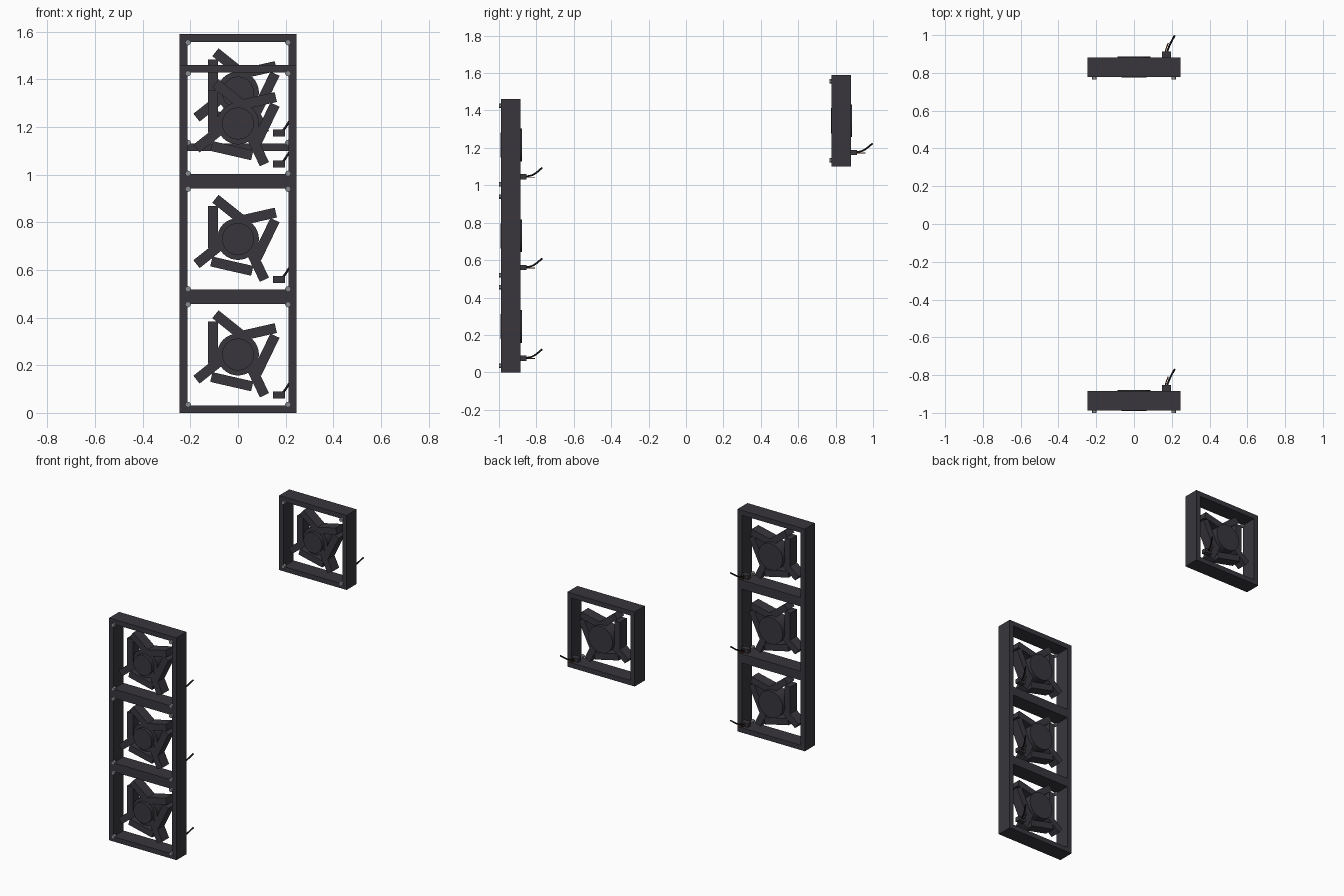
import bpy, bmesh, math
from mathutils import Matrix, Vector

if "Cube" in bpy.data.objects:
    bpy.data.objects.remove(bpy.data.objects["Cube"])


def material(name, rgb):
    m = bpy.data.materials.new(name)
    m.diffuse_color = (*rgb, 1)
    m.use_nodes = True
    m.node_tree.nodes["Principled BSDF"].inputs["Base Color"].default_value = m.diffuse_color
    return m


CHARCOAL = material("charcoal plastic", (0.040, 0.037, 0.046))
STEEL = material("grey steel", (0.25, 0.26, 0.27))
BLACK = material("black rubber", (0.012, 0.012, 0.014))
RUST = material("rust wire", (0.28, 0.06, 0.02))

HALF, OPENING, DEPTH = 0.245, 0.213, 0.104


def finish(name, bm, mat, origin, smooth=False):
    me = bpy.data.meshes.new(name)
    bmesh.ops.recalc_face_normals(bm, faces=bm.faces)
    bm.to_mesh(me)
    bm.free()
    me.materials.append(mat)
    ob = bpy.data.objects.new(name, me)
    ob.location = origin
    bpy.context.collection.objects.link(ob)
    if smooth:
        bpy.context.view_layer.objects.active = ob
        bpy.ops.object.select_all(action='DESELECT')
        ob.select_set(True)
        bpy.ops.object.shade_smooth_by_angle()
    return ob


def add_box(bm, center, size, turn=0.0):
    mat = (Matrix.Translation(center) @ Matrix.Rotation(turn, 4, 'Y')
           @ Matrix.Diagonal((*size, 1)))
    bmesh.ops.create_cube(bm, size=1, matrix=mat)


def add_disc(bm, x, z, y0, y1, radius, sides):
    # cylinder running along y
    mat = (Matrix.Translation((x, (y0 + y1) / 2, z))
           @ Matrix.Rotation(math.pi / 2, 4, 'X'))
    bmesh.ops.create_cone(bm, cap_ends=True, segments=sides, radius1=radius,
                          radius2=radius, depth=y1 - y0, matrix=mat)


def wire(name, points, radius, mat, origin):
    cu = bpy.data.curves.new(name, 'CURVE')
    cu.dimensions = '3D'
    cu.bevel_depth = radius
    cu.bevel_resolution = 1
    cu.use_fill_caps = True
    cu.resolution_u = 6
    sp = cu.splines.new('BEZIER')
    sp.bezier_points.add(len(points) - 1)
    for p, co in zip(sp.bezier_points, points):
        p.co = co
        p.handle_left_type = p.handle_right_type = 'AUTO'
    cu.materials.append(mat)
    ob = bpy.data.objects.new(name, cu)
    ob.location = origin
    bpy.context.collection.objects.link(ob)


def fan(tag, origin):
    # square frame, mitred ring
    bm = bmesh.new()
    corners = [(-1, -1), (1, -1), (1, 1), (-1, 1)]
    rings = [[bm.verts.new((sx * h, y, sz * h)) for sx, sz in corners]
             for h, y in ((HALF, -DEPTH / 2), (HALF, DEPTH / 2),
                          (OPENING, DEPTH / 2), (OPENING, -DEPTH / 2))]
    for a, b in zip(rings, rings[1:] + rings[:1]):
        for i in range(4):
            j = (i + 1) % 4
            bm.faces.new((a[i], a[j], b[j], b[i]))
    finish("frame_" + tag, bm, CHARCOAL, origin)

    # hub cap at the front and wider motor at the back
    bm = bmesh.new()
    add_disc(bm, 0, 0, -0.055, 0.0, 0.067, 32)
    finish("hub_" + tag, bm, CHARCOAL, origin, True)
    bm = bmesh.new()
    add_disc(bm, 0, 0, -0.03, 0.058, 0.088, 32)
    finish("motor_" + tag, bm, CHARCOAL, origin, True)

    # seven slanted blades
    bm = bmesh.new()
    for k in range(7):
        a = math.tau * k / 7
        add_box(bm, (0.117 * math.cos(a), 0, 0.117 * math.sin(a)),
                (0.042, 0.07, 0.176), a + 0.45)
    finish("blades_" + tag, bm, CHARCOAL, origin)

    # corner screws
    bm = bmesh.new()
    for sx, sz in corners:
        add_disc(bm, sx * 0.21, sz * 0.21, -DEPTH / 2 - 0.012, -DEPTH / 2 + 0.01,
                 0.012, 12)
    finish("screws_" + tag, bm, STEEL, origin, True)

    # plug with its wires
    bm = bmesh.new()
    add_box(bm, (0.172, 0.066, -0.17), (0.05, 0.034, 0.028))
    finish("plug_" + tag, bm, CHARCOAL, origin)
    wire("cable_" + tag, [(0.175, 0.08, -0.168), (0.188, 0.115, -0.16),
                          (0.215, 0.167, -0.122)], 0.005, BLACK, origin)
    wire("signal_wire_" + tag, [(0.165, 0.08, -0.172), (0.172, 0.105, -0.172),
                                (0.182, 0.128, -0.172)], 0.003, RUST, origin)


# front column of three fans and one separate rear fan
for n, z in enumerate((0.245, 0.730, 1.215)):
    fan("front_%d" % (n + 1), Vector((0, -0.936, z)))
fan("rear", Vector((0, 0.830, 1.345)))
